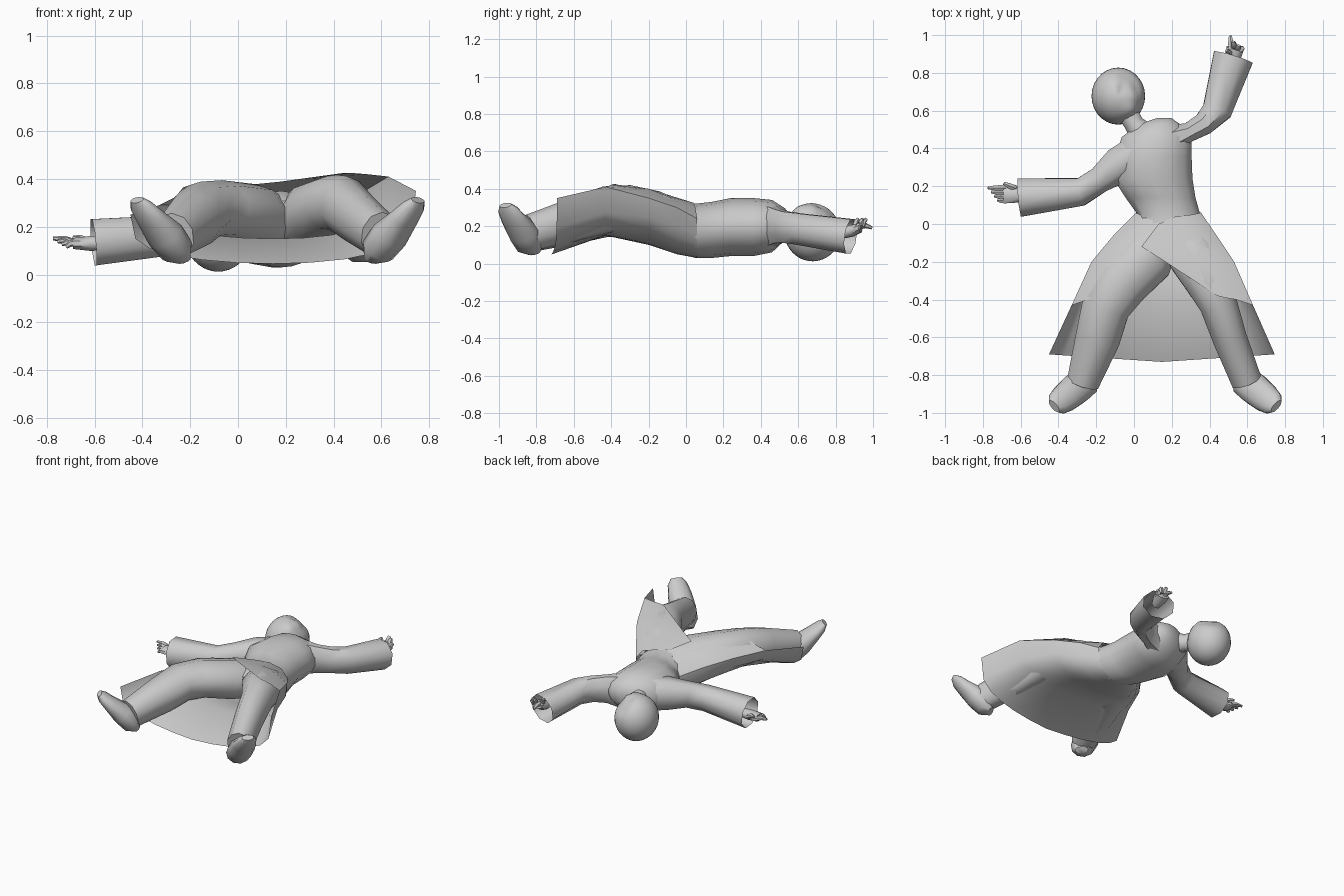
import bpy, math
from mathutils import Vector as V


def make(name, verts, faces, angle=50):
    me = bpy.data.meshes.new(name)
    me.from_pydata(verts, [], faces)
    me.update()
    ob = bpy.data.objects.new(name, me)
    bpy.context.collection.objects.link(ob)
    bpy.ops.object.select_all(action='DESELECT')
    ob.select_set(True)
    bpy.context.view_layer.objects.active = ob
    bpy.ops.object.mode_set(mode='EDIT')
    bpy.ops.mesh.select_all(action='SELECT')
    bpy.ops.mesh.normals_make_consistent(inside=False)
    bpy.ops.object.mode_set(mode='OBJECT')
    bpy.ops.object.shade_smooth_by_angle(angle=math.radians(angle))
    return ob


def tube(name, rows, n=10, start=True, end=True, axis=None):
    """Loft of ellipses; each row is x, y, z, half width, half height."""
    pts = [V(r[:3]) for r in rows]
    verts, faces = [], []
    for i, r in enumerate(rows):
        a, b = pts[max(i - 1, 0)], pts[min(i + 1, len(pts) - 1)]
        t = V(axis) if axis else (b - a).normalized()
        side = t.cross(V((0, 0, 1))).normalized()
        up = side.cross(t).normalized()
        for k in range(n):
            q = 2 * math.pi * (k + .5) / n
            verts.append(pts[i] + side * r[3] * math.cos(q) + up * r[4] * math.sin(q))
    for i in range(len(rows) - 1):
        for k in range(n):
            j = (k + 1) % n
            faces.append((i * n + k, i * n + j, i * n + n + j, i * n + n + k))
    if start:
        faces.append(tuple(range(n)))
    if end:
        faces.append(tuple(range(len(verts) - n, len(verts))))
    return make(name, verts, faces)


def sheet(name, grid):
    m = len(grid[0])
    faces = [(i * m + k, i * m + k + 1, i * m + m + k + 1, i * m + m + k)
             for i in range(len(grid) - 1) for k in range(m - 1)]
    return make(name, [p for row in grid for p in row], faces, 60)


# torso and pelvis, running from the collar down
tube("torso", [
    (.16, .56, .21, .04, .04), (.135, .53, .21, .11, .085), (.12, .46, .2, .19, .14),
    (.105, .36, .195, .205, .155), (.1, .24, .195, .215, .155), (.14, .14, .18, .19, .15),
    (.185, .05, .175, .17, .145), (.18, -.05, .2, .2, .14),
    (.18, -.13, .25, .17, .1), (.2, -.21, .26, .06, .05)], 14, axis=(0, 1, 0))

# neck
tube("neck", [(.06, .46, .21, .08, .08), (0, .53, .2, .055, .06), (-.05, .62, .2, .06, .07)])

# head: a sphere shaped by soft pushes for chin, nose, brow and eye sockets
bpy.ops.mesh.primitive_uv_sphere_add(segments=28, ring_count=20)
head = bpy.context.object
head.name = "head"
face = V((.45, -.1, .88)).normalized()
pushes = [((-.0, .575, .31), .05, .035), ((.015, .675, .32), .022, .04),
          ((.0, .635, .335), .022, .015), ((.025, .725, .28), .03, -.015),
          ((-.055, .715, .32), .03, -.015), ((-.03, .79, .28), .06, -.025)]
for v in head.data.vertices:
    p = V((-.083 + .142 * v.co.x, .677 + .151 * v.co.y, .168 + .156 * v.co.z))
    for c, r, d in pushes:
        p += face * d * math.exp(-((p - V(c)).length / r) ** 2)
    v.co = p
bpy.ops.object.shade_smooth_by_angle(angle=math.radians(60))

# wide open sleeves
tube("left_sleeve", [(.02, .37, .2, .11, .12), (-.08, .31, .2, .105, .11),
                     (-.18, .235, .19, .075, .09), (-.28, .17, .165, .08, .09),
                     (-.605, .14, .135, .11, .105)], 8, end=False)
tube("right_sleeve", [(.2, .45, .2, .09, .12), (.29, .485, .2, .055, .1),
                      (.37, .53, .195, .065, .09), (.44, .6, .185, .085, .09),
                      (.525, .88, .145, .115, .1)], 8, end=False)


# hands: wrist and palm, plus tapered fingers
def hand(name, wrist, palm, fingers):
    w, p = V(wrist), V(palm)
    m = (w + p) / 2
    tube(name + "_palm", [(*w, .03, .028), (*m, .045, .034), (*p, .05, .025)], 8)
    for i, (a, b) in enumerate(fingers):
        c = (V(a) + V(b)) / 2 + V((0, 0, .008))
        tube(f"{name}_finger_{i + 1}", [(*a, .018, .017), (*c, .016, .014), (*b, .009, .008)], 6)


hand("left_hand", (-.54, .155, .13), (-.69, .155, .13), [
    ((-.68, .125 + .022 * i, .13), (-.72 - .018 * i, .125 + .022 * i, .115 + .012 * i))
    for i in range(4)] + [((-.63, .19, .135), (-.69, .215, .155))])
hand("right_hand", (.515, .84, .16), (.535, .93, .19), [
    ((.515, .93, .2), (.51, .995, .19)), ((.53, .94, .2), (.525, .965, .24)),
    ((.55, .93, .2), (.555, .945, .24)), ((.56, .92, .19), (.58, .935, .21)),
    ((.51, .9, .19), (.49, .92, .24))])

# trouser legs, spread apart with raised knees
tube("left_leg", [(.14, -.03, .21, .12, .12), (.06, -.18, .25, .16, .13),
                  (-.07, -.31, .27, .155, .125), (-.15, -.44, .265, .135, .125),
                  (-.19, -.6, .225, .125, .12), (-.27, -.84, .16, .09, .1)], 10)
tube("right_leg", [(.25, -.04, .21, .12, .12), (.32, -.17, .26, .145, .13),
                   (.4, -.31, .295, .13, .125), (.445, -.42, .29, .105, .125),
                   (.505, -.6, .235, .095, .115), (.595, -.83, .165, .085, .1)], 10)

# boots: heels on the ground side, toes up and outward
for name, x, s in (("left_foot", -.255, -1), ("right_foot", .585, 1)):
    tube(name, [(x - s * .025, -.815, .06, .045, .025), (x, -.835, .1, .08, .07),
                (x + s * .05, -.87, .165, .088, .075), (x + s * .11, -.92, .235, .08, .05),
                (x + s * .15, -.95, .285, .065, .037), (x + s * .168, -.965, .312, .04, .02)], 10)

# long coat skirt: open U sections from waist to hem
# y, left x, right x, bottom z, left top z, right top z
rows = [(.06, .01, .355, .03, .2, .24), (-.05, -.1, .43, .05, .25, .3),
        (-.2, -.225, .53, .1, .29, .35), (-.43, -.33, .63, .15, .29, .41),
        (-.73, -.45, .745, .045, .25, .35)]
grid = []
for y, xl, xr, zb, zl, zr in rows:
    line = []
    for k in range(13):
        t = math.pi * k / 12
        c, s = math.cos(t), math.sin(t)
        x = (xl + xr) / 2 - (xr - xl) / 2 * c
        top = zl + (zr - zl) * k / 12
        edge = .04 * abs(c) if y < -.7 else 0
        line.append((x, y + edge, top - (top - zb) * max(s, 0) ** (.5 if y < -.3 else .7)))
    grid.append(line)
sheet("coat_skirt", grid)

# coat front folded across the right thigh
sheet("coat_front_right", [
    [(.13, .0, .335), (.22, .04, .325), (.31, .05, .3), (.355, .06, .24)],
    [(.04, -.12, .375), (.2, -.12, .375), (.36, -.1, .36), (.43, -.05, .3)],
    [(.15, -.19, .385), (.29, -.2, .4), (.43, -.2, .4), (.53, -.2, .35)],
    [(.44, -.38, .425), (.48, -.39, .425), (.54, -.4, .42), (.63, -.43, .41)]])
# coat front lying along the left thigh
sheet("coat_front_left", [
    [(.15, .0, .33), (.07, .03, .29), (.01, .06, .2)],
    [(.06, -.1, .35), (-.04, -.08, .32), (-.1, -.05, .25)],
    [(-.06, -.2, .375), (-.15, -.2, .345), (-.225, -.2, .29)],
    [(-.24, -.4, .345), (-.27, -.41, .32), (-.33, -.43, .29)]])
